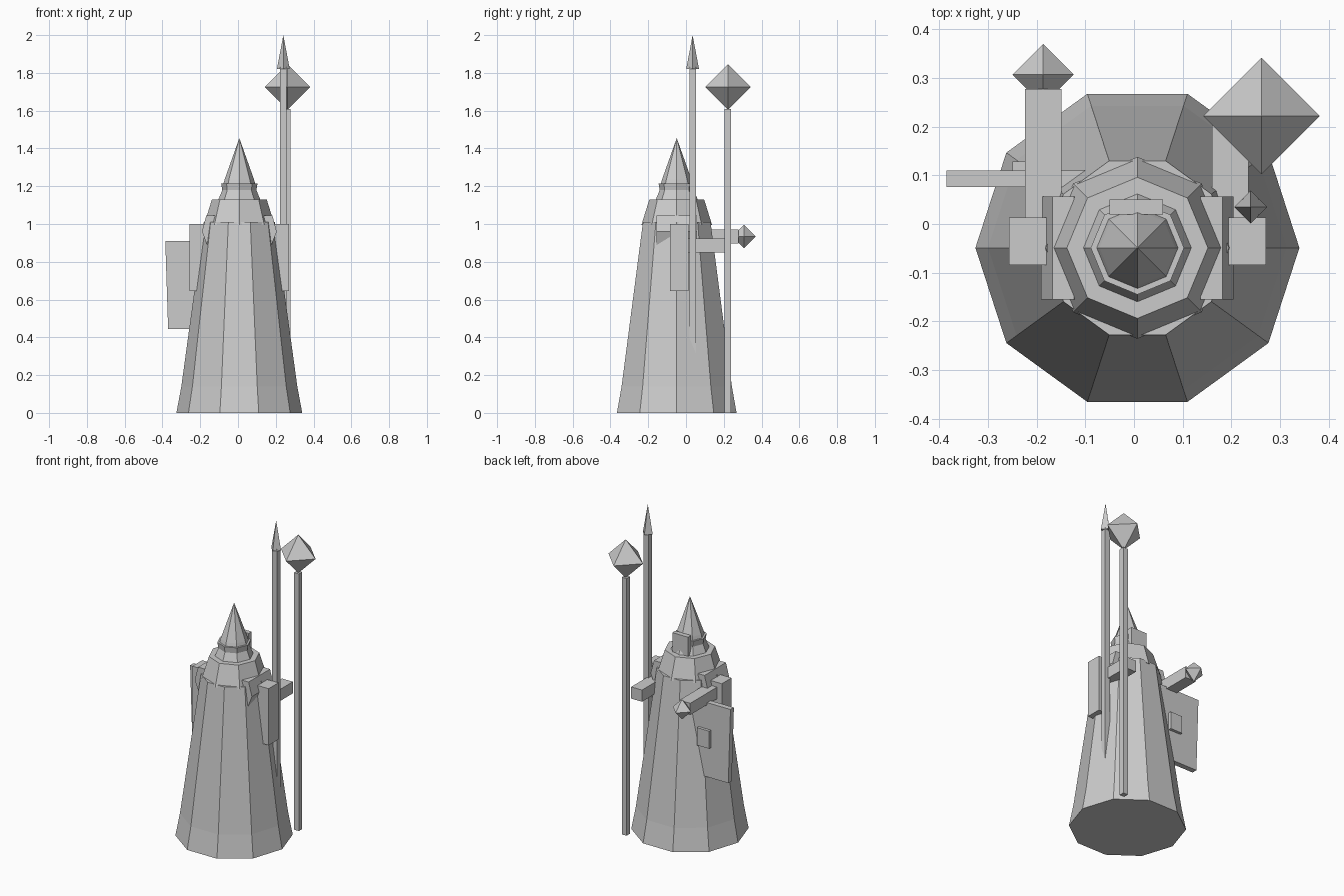
import bpy
import bmesh
from math import cos, sin, tau

if "Cube" in bpy.data.objects:
    bpy.data.objects.remove(bpy.data.objects["Cube"])

stone = bpy.data.materials.new("light_grey")
stone.use_nodes = True
GREY = (0.6, 0.6, 0.6, 1)
stone.diffuse_color = GREY
stone.node_tree.nodes["Principled BSDF"].inputs["Base Color"].default_value = GREY

CX, CY = 0.007, -0.049  # axis of the body


def finish(name, bm):
    """Turn a bmesh into a flat shaded object."""
    bmesh.ops.remove_doubles(bm, verts=bm.verts, dist=1e-5)
    bmesh.ops.recalc_face_normals(bm, faces=bm.faces)
    mesh = bpy.data.meshes.new(name)
    bm.to_mesh(mesh)
    bm.free()
    mesh.materials.append(stone)
    obj = bpy.data.objects.new(name, mesh)
    bpy.context.collection.objects.link(obj)
    return obj


def lathe(name, x, y, sides, profile):
    """Stack of regular polygons from (radius, height) pairs, a zero radius makes a point."""
    bm = bmesh.new()
    rings = []
    for r, z in profile:
        if r == 0:
            rings.append([bm.verts.new((x, y, z))] * sides)
        else:
            rings.append([bm.verts.new((x + r * cos(tau * i / sides), y + r * sin(tau * i / sides), z))
                          for i in range(sides)])
    for low, high in zip(rings, rings[1:]):
        for i in range(sides):
            j = (i + 1) % sides
            corners = list(dict.fromkeys((low[i], low[j], high[j], high[i])))
            bm.faces.new(corners)
    for ring, (r, z) in ((rings[0], profile[0]), (rings[-1], profile[-1])):
        if r > 0:
            bm.faces.new(ring)
    return finish(name, bm)


def prism(name, outline, y0, y1):
    """Extrude an outline of (x, z) points along y."""
    bm = bmesh.new()
    face = bm.faces.new([bm.verts.new((x, y0, z)) for x, z in outline])
    new = bmesh.ops.extrude_face_region(bm, geom=[face])["geom"]
    moved = [v for v in new if isinstance(v, bmesh.types.BMVert)]
    bmesh.ops.translate(bm, verts=moved, vec=(0, y1 - y0, 0))
    return finish(name, bm)


def box(name, xs, ys, zs):
    (x0, x1), (z0, z1) = xs, zs
    return prism(name, [(x0, z0), (x1, z0), (x1, z1), (x0, z1)], *ys)


def octahedron(name, x, y, z, r):
    return lathe(name, x, y, 4, [(0, z - r), (r, z), (0, z + r)])


# Robe with a slightly flared hem
lathe("robe", CX, CY, 10, [(0.333, 0), (0.307, 0.14), (0.188, 1.01)])

# Shoulder cape, neck, hat brim and pointed hat
lathe("cape", CX, CY, 8, [(0.187, 0.995), (0.145, 1.13)])
lathe("neck", CX, CY, 8, [(0.115, 1.12), (0.088, 1.185)])
lathe("hat_brim", CX, CY, 8, [(0.09, 1.175), (0.096, 1.215)])
lathe("hat", CX, CY, 8, [(0.085, 1.21), (0.078, 1.235), (0, 1.455)])
box("head_block", (-0.05, 0.06), (0.02, 0.05), (1.13, 1.25))

# Paired shoulder pads and hanging sleeves
for side, label in ((1, "left"), (-1, "right")):
    pad = [(0.13, 1.045), (0.175, 1.045), (0.198, 0.96), (0.155, 0.85), (0.12, 0.9)]
    prism(label + "_shoulder_pad", [(CX + side * x, z) for x, z in pad], -0.155, 0.057)
    edges = sorted((CX + side * 0.187, CX + side * 0.264))
    box(label + "_sleeve", edges, (-0.084, 0.013), (0.645, 1.0))

# Arms reaching back
box("left_arm", (0.16, 0.235), (0.0, 0.207), (0.85, 0.923))
box("right_arm", (-0.224, -0.149), (0.0, 0.278), (0.897, 0.97))
octahedron("right_arm_knob", -0.187, 0.307, 0.934, 0.063)

# Staff with a crystal
box("staff", (0.245, 0.278), (0.205, 0.238), (0, 1.61))
octahedron("staff_crystal", 0.262, 0.222, 1.725, 0.12)

# Spear partly sunk in the robe
box("spear_shaft", (0.223, 0.257), (0.018, 0.052), (0.3, 1.83))
lathe("spear_tip", 0.24, 0.035, 4, [(0.034, 1.82), (0, 2.0)])

# Slab on the right side with a small plate on its back
prism("slab", [(-0.385, 0.91), (-0.37, 0.445), (-0.07, 0.445), (-0.07, 0.91)], 0.076, 0.11)
box("slab_plate", (-0.25, -0.165), (0.1, 0.128), (0.635, 0.745))
